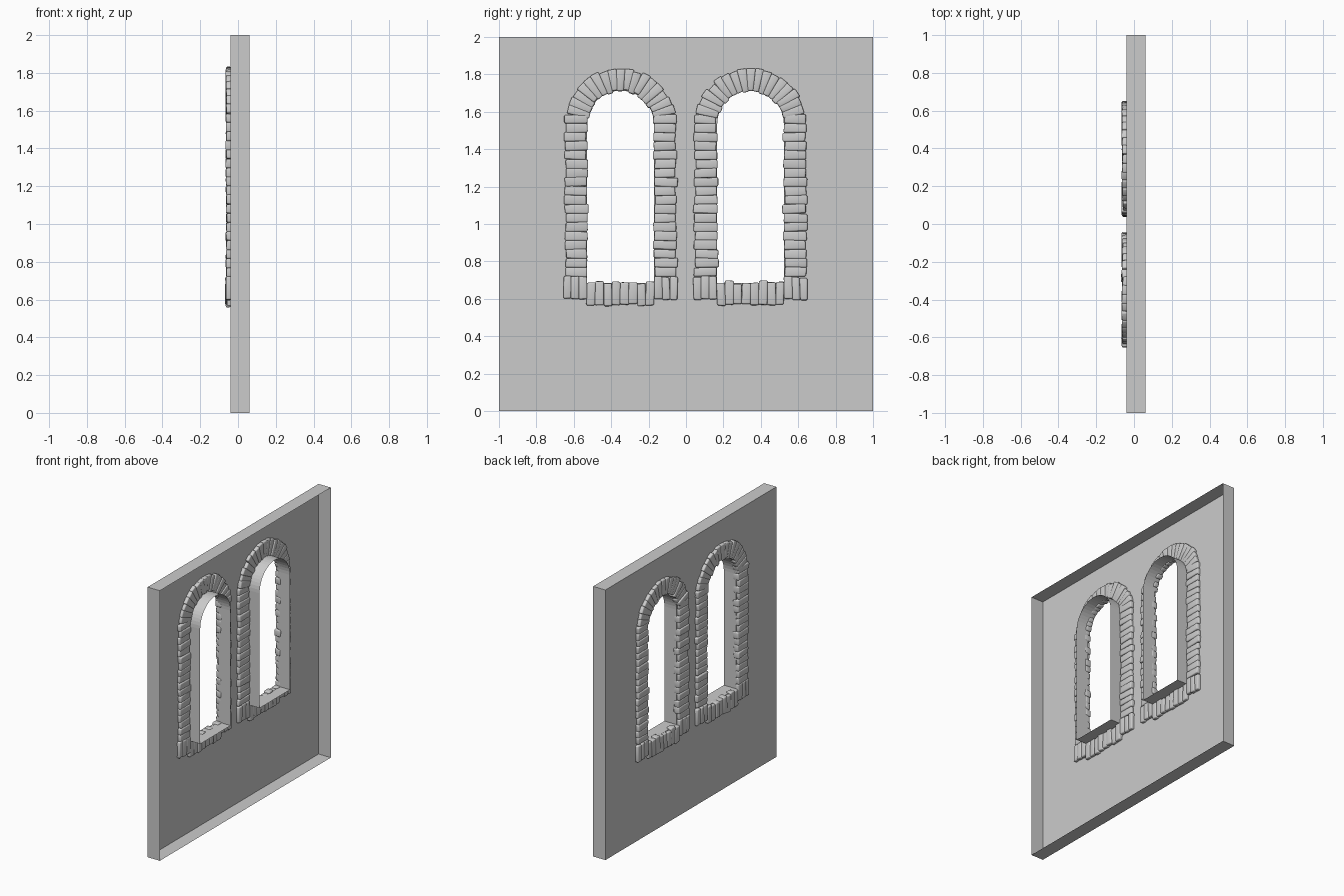
import bpy, bmesh, math, random
from mathutils import Vector, Matrix

if "Cube" in bpy.data.objects:
    bpy.data.objects.remove(bpy.data.objects["Cube"])

random.seed(7)
FRONT, BACK = -0.04, 0.06            # wall face and rear edge of its rim
WINDOWS = (-0.35, 0.345)             # window centres along y
HALF, SILL, SPRING = 0.178, 0.685, 1.535


def make_object(name, bm):
    mesh = bpy.data.meshes.new(name)
    bm.to_mesh(mesh)
    bm.free()
    ob = bpy.data.objects.new(name, mesh)
    bpy.context.collection.objects.link(ob)
    return ob


def arch_outline(cy, n=24):
    pts = [(cy - HALF, SILL), (cy + HALF, SILL)]
    for i in range(n + 1):
        a = math.pi * i / n
        pts.append((cy + HALF * math.cos(a), SPRING + HALF * math.sin(a)))
    return pts


# Wall: open-backed shell with rims round its border and both openings
bm = bmesh.new()
outlines = [[(-1, 0), (1, 0), (1, 2), (-1, 2)]] + [arch_outline(c) for c in WINDOWS]
for pts in outlines:
    vs = [bm.verts.new((FRONT, y, z)) for y, z in pts]
    for i, v in enumerate(vs):
        bm.edges.new((v, vs[(i + 1) % len(vs)]))
rim = list(bm.edges)
bmesh.ops.triangle_fill(bm, use_beauty=True, use_dissolve=False, edges=rim,
                        normal=Vector((-1, 0, 0)))
ext = bmesh.ops.extrude_edge_only(bm, edges=rim)["geom"]
bmesh.ops.translate(bm, vec=(BACK - FRONT, 0, 0),
                    verts=[g for g in ext if isinstance(g, bmesh.types.BMVert)])
bmesh.ops.recalc_face_normals(bm, faces=bm.faces)
panel = next(f for f in bm.faces if abs(f.normal.x) > 0.9)
if panel.normal.x > 0:
    bmesh.ops.reverse_faces(bm, faces=bm.faces)
make_object("wall", bm)


def stone(bm, y, z, length, width, angle, taper=1.0):
    """Rough block: length runs along angle in the wall plane; inner end scaled by taper."""
    depth = random.uniform(0.040, 0.052)
    slide = random.uniform(-0.006, 0.006)
    rot = Matrix.Rotation(angle + random.uniform(-0.03, 0.03), 4, 'X')
    for v in bmesh.ops.create_cube(bm, size=1)["verts"]:
        w = width * (taper if v.co.y < 0 else 1)
        p = Vector((v.co.x * depth, v.co.y * length + slide, v.co.z * w))
        p += Vector([random.uniform(-0.003, 0.003) for _ in range(3)])
        v.co = rot @ p + Vector((FRONT, y, z))


def finish(name, bm):
    ob = make_object(name, bm)
    bev = ob.modifiers.new("worn_edges", 'BEVEL')
    bev.width, bev.segments, bev.limit_method = 0.008, 3, 'NONE'
    for p in ob.data.polygons:
        p.use_smooth = True


for label, cy in zip(("left", "right"), WINDOWS):
    # Jambs: stacked flat stones either side
    bm = bmesh.new()
    n, z0, z1 = 18, 0.72, 1.585
    step = (z1 - z0) / n
    for side in (-1, 1):
        for i in range(n):
            stone(bm, cy + side * 0.238, z0 + step * (i + 0.5),
                  random.uniform(0.112, 0.128), step * 1.02, 0)
    finish(label + "_window_jamb_stones", bm)

    # Arch: radial wedge stones
    bm = bmesh.new()
    n, lo, hi = 17, math.radians(11), math.radians(169)
    for i in range(n):
        a = lo + (hi - lo) * (i + 0.5) / n
        r = 0.235
        stone(bm, cy + r * math.cos(a), SPRING + r * math.sin(a),
              random.uniform(0.114, 0.126), 0.050, a, 0.68)
    finish(label + "_window_arch_stones", bm)

    # Sill: upright stones, with taller blocks at the corners
    bm = bmesh.new()
    for i in range(8):
        stone(bm, cy - 0.158 + 0.045 * i, 0.627, random.uniform(0.108, 0.13),
              0.046, math.pi / 2)
    for side in (-1, 1):
        for k in (-1, 0, 1):
            stone(bm, cy + side * 0.243 + 0.041 * k, 0.657, 0.122, 0.042, math.pi / 2)
    finish(label + "_window_sill_stones", bm)
